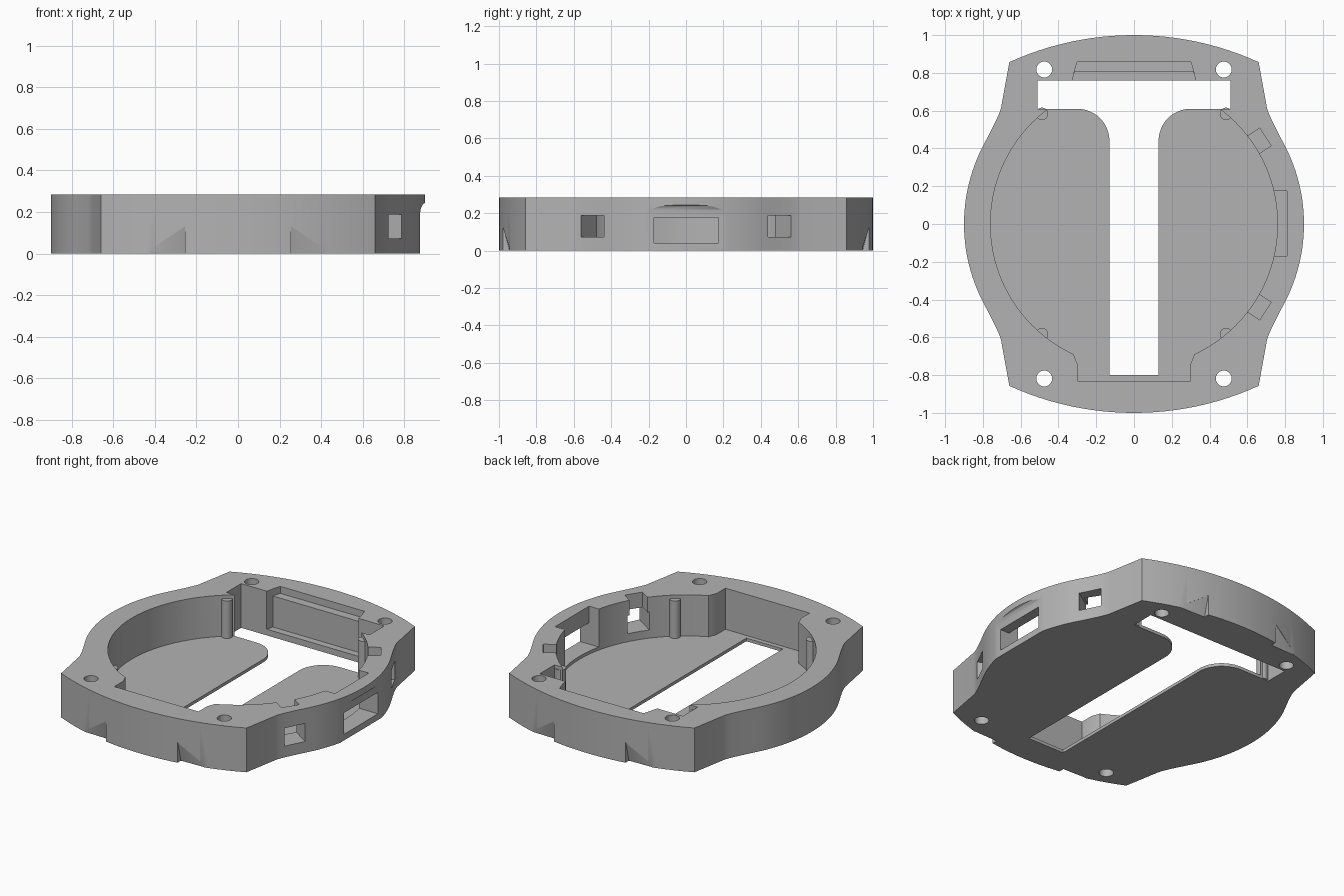
import bpy, bmesh, math
from mathutils import Matrix, Vector

cube = bpy.data.objects.get("Cube")
if cube:
    bpy.data.objects.remove(cube, do_unlink=True)

HEIGHT, FLOOR, BORE = 0.285, 0.02, 0.76

grey = bpy.data.materials.new("plain grey")
grey.use_nodes = True
grey.diffuse_color = (0.45, 0.45, 0.45, 1)
grey.node_tree.nodes["Principled BSDF"].inputs["Base Color"].default_value = (0.45, 0.45, 0.45, 1)


def finish(name, bm):
    bmesh.ops.recalc_face_normals(bm, faces=bm.faces)
    mesh = bpy.data.meshes.new(name)
    bm.to_mesh(mesh)
    bm.free()
    mesh.materials.append(grey)
    obj = bpy.data.objects.new(name, mesh)
    bpy.context.collection.objects.link(obj)
    return obj


def prism(name, outline, low, high, matrix=Matrix()):
    """Extrude a flat outline from low to high, then place it."""
    bm = bmesh.new()
    face = bm.faces.new([bm.verts.new((x, y, low)) for x, y in outline])
    new = bmesh.ops.extrude_face_region(bm, geom=[face])["geom"]
    bmesh.ops.translate(bm, vec=(0, 0, high - low),
                        verts=[v for v in new if isinstance(v, bmesh.types.BMVert)])
    bm.transform(matrix)
    return finish(name, bm)


def box(name, x0, x1, y0, y1, z0, z1, matrix=Matrix()):
    return prism(name, [(x0, y0), (x1, y0), (x1, y1), (x0, y1)], z0, z1, matrix)


def hull(name, points):
    bm = bmesh.new()
    for p in points:
        bm.verts.new(p)
    bmesh.ops.convex_hull(bm, input=bm.verts)
    return finish(name, bm)


def arc(cx, cy, r, start, end, steps):
    angles = [math.radians(start + (end - start) * i / steps) for i in range(steps + 1)]
    return [(cx + r * math.cos(a), cy + r * math.sin(a)) for a in angles]


def circle(cx, cy, r, steps):
    return arc(cx, cy, r, 0, 360, steps)[:-1]


def combine(target, tool, operation="DIFFERENCE"):
    mod = target.modifiers.new("shape", "BOOLEAN")
    mod.operation, mod.object, mod.solver = operation, tool, "EXACT"
    bpy.context.view_layer.objects.active = target
    bpy.ops.object.modifier_apply(modifier=mod.name)
    bpy.data.objects.remove(tool, do_unlink=True)


# Outer outline: one quarter, mirrored to four
corner = Vector((0.66, 0.857))
end_radius = 1.595
sweep = math.degrees(math.asin(corner.x / end_radius))
start, control = Vector((0.704, 0.614)), Vector((0.714, 0.573))
side = arc(0, 0, 0.9, 0, 28, 14)
join = Vector(side[-1])
fillet = [tuple(join * (1 - t) ** 2 + control * 2 * t * (1 - t) + start * t * t)
          for t in (i / 8 for i in range(1, 9))]
quarter = side + fillet + arc(0, 1 - end_radius, end_radius, 90 - sweep, 90, 12)
half = quarter + [(-x, y) for x, y in reversed(quarter[:-1])]
outline = half + [(x, -y) for x, y in reversed(half[1:-1])]
body = prism("case_body", outline, 0, HEIGHT)

# Round cavity with front and rear extensions
combine(body, prism("cavity", circle(0, 0, BORE, 96), FLOOR, 0.4))
combine(body, box("front_recess", -0.3, 0.3, -0.83, -0.5, FLOOR, 0.4))
combine(body, prism("front_flare", [(-0.34, -0.64), (-0.3, -0.74), (0.3, -0.74), (0.34, -0.64)],
                    FLOOR, 0.4))
combine(body, box("rear_recess", -0.51, 0.51, 0.61, BORE, -0.1, 0.4))

# Floor slot, flaring into the rear opening with rounded corners
flare = arc(0.3, 0.44, 0.17, 180, 90, 12)
slot = [(0.13, -0.8)] + flare + [(0.3, 0.7)]
slot += [(-x, y) for x, y in reversed(slot)]
combine(body, prism("floor_slot", slot, -0.1, 0.1))

# Stepped pocket in the rear wall
combine(body, prism("rear_pocket", [(-0.33, 0.75), (0.33, 0.75), (0.315, 0.805), (-0.315, 0.805)],
                    0.04, 0.4))
combine(body, prism("rear_step", [(-0.318, 0.8), (0.318, 0.8), (0.3, 0.86), (-0.3, 0.86)],
                    0.24, 0.4))

# Scooped left side with its pocket and window
scoop = [(0.875, -0.1), (0.875, 0.19), (0.88, 0.22), (0.89, 0.238), (0.91, 0.25),
         (1.1, 0.25), (1.1, -0.1)]
upright = Matrix.Rotation(math.pi / 2, 4, "X")
combine(body, prism("side_scoop", scoop, -0.3, 0.3, upright))
combine(body, box("side_pocket", 0.6, 0.81, -0.17, 0.175, 0.04, 0.4))
combine(body, box("side_window", 0.7, 1.1, -0.17, 0.175, 0.04, 0.178))

for sx in (1, -1):
    for sy in (1, -1):
        # Screw hole
        combine(body, prism("screw_hole", circle(sx * 0.475, sy * 0.818, 0.042, 32), -0.1, 0.4))
        # Clip groove and its window
        turn = Matrix.Rotation(math.atan2(sy * 0.55, sx * 0.83), 4, "Z")
        combine(body, box("clip_groove", 0.65, 0.835, -0.056, 0.056, 0.072, 0.4, turn))
        combine(body, box("clip_window", 0.7, 1.1, -0.068, 0.068, 0.072, 0.188, turn))
        # Pry notch under the end wall
        tips = [(0.255, 0.945, -0.05), (0.42, 0.94, -0.05), (0.255, 0.945, 0),
                (0.42, 0.94, 0), (0.255, 0.978, 0.13), (0.42, 0.945, 0.02)]
        tips += [(x, 1.1, z) for x, y, z in tips]
        combine(body, hull("pry_notch", [(sx * x, sy * y, z) for x, y, z in tips]))
        # Locating post against the wall
        post = prism("locating_post", circle(sx * 0.487, sy * 0.583, 0.033, 24), 0.005, 0.262)
        combine(body, post, "UNION")

# Smooth curves, keep edges crisp
for obj in bpy.context.selected_objects:
    obj.select_set(False)
body.select_set(True)
bpy.context.view_layer.objects.active = body
bpy.ops.object.shade_smooth_by_angle(angle=math.radians(25))
